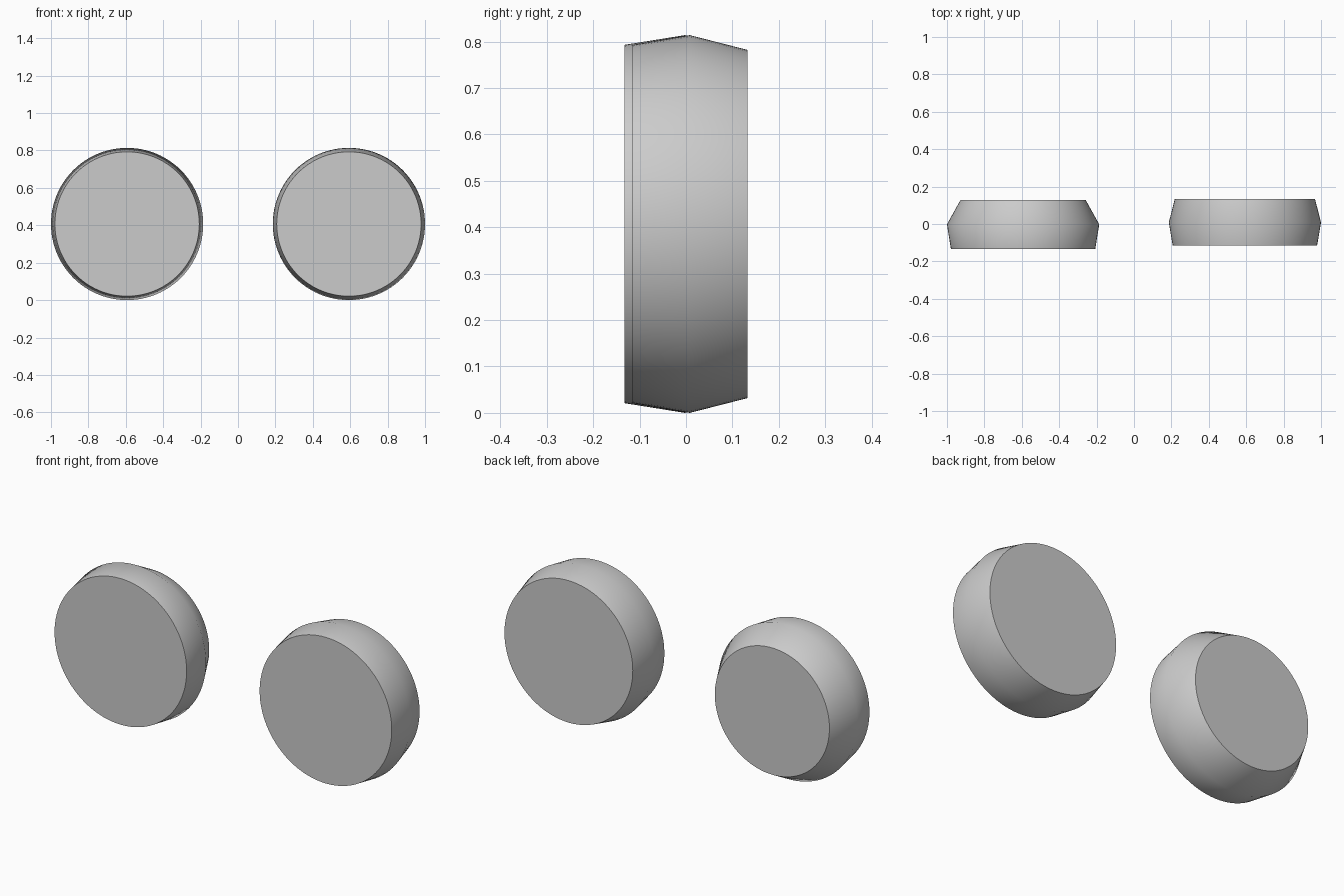
import bpy, bmesh
from math import cos, sin, pi, radians

if "Cube" in bpy.data.objects:
    bpy.data.objects.remove(bpy.data.objects["Cube"])

SEGMENTS = 96
RIM = 0.407  # widest radius, also the height of the disc centre


def disc(name, x, profile):
    """Turn a (y, radius) profile around the y axis and cap both ends."""
    bm = bmesh.new()
    rings = [[bm.verts.new((x + r * cos(2 * pi * i / SEGMENTS), y,
                            RIM + r * sin(2 * pi * i / SEGMENTS)))
              for i in range(SEGMENTS)] for y, r in profile]
    for a, b in zip(rings, rings[1:]):
        for i in range(SEGMENTS):
            j = (i + 1) % SEGMENTS
            bm.faces.new((a[i], a[j], b[j], b[i]))
    bm.faces.new(rings[0])
    bm.faces.new(rings[-1])
    bmesh.ops.recalc_face_normals(bm, faces=bm.faces[:])
    mesh = bpy.data.meshes.new(name)
    bm.to_mesh(mesh)
    bm.free()
    obj = bpy.data.objects.new(name, mesh)
    bpy.context.collection.objects.link(obj)
    # smooth rim, crisp cap edges
    bpy.ops.object.select_all(action='DESELECT')
    obj.select_set(True)
    bpy.context.view_layer.objects.active = obj
    bpy.ops.object.shade_smooth_by_angle(angle=radians(50))


# Left disc: strongly tapered back
disc("left_disc", -0.593, [(-0.133, 0.386), (-0.002, RIM), (0.128, 0.335)])
# Right disc: gently tapered on both sides
disc("right_disc", 0.593, [(-0.115, 0.386), (0.008, RIM), (0.133, 0.375)])
